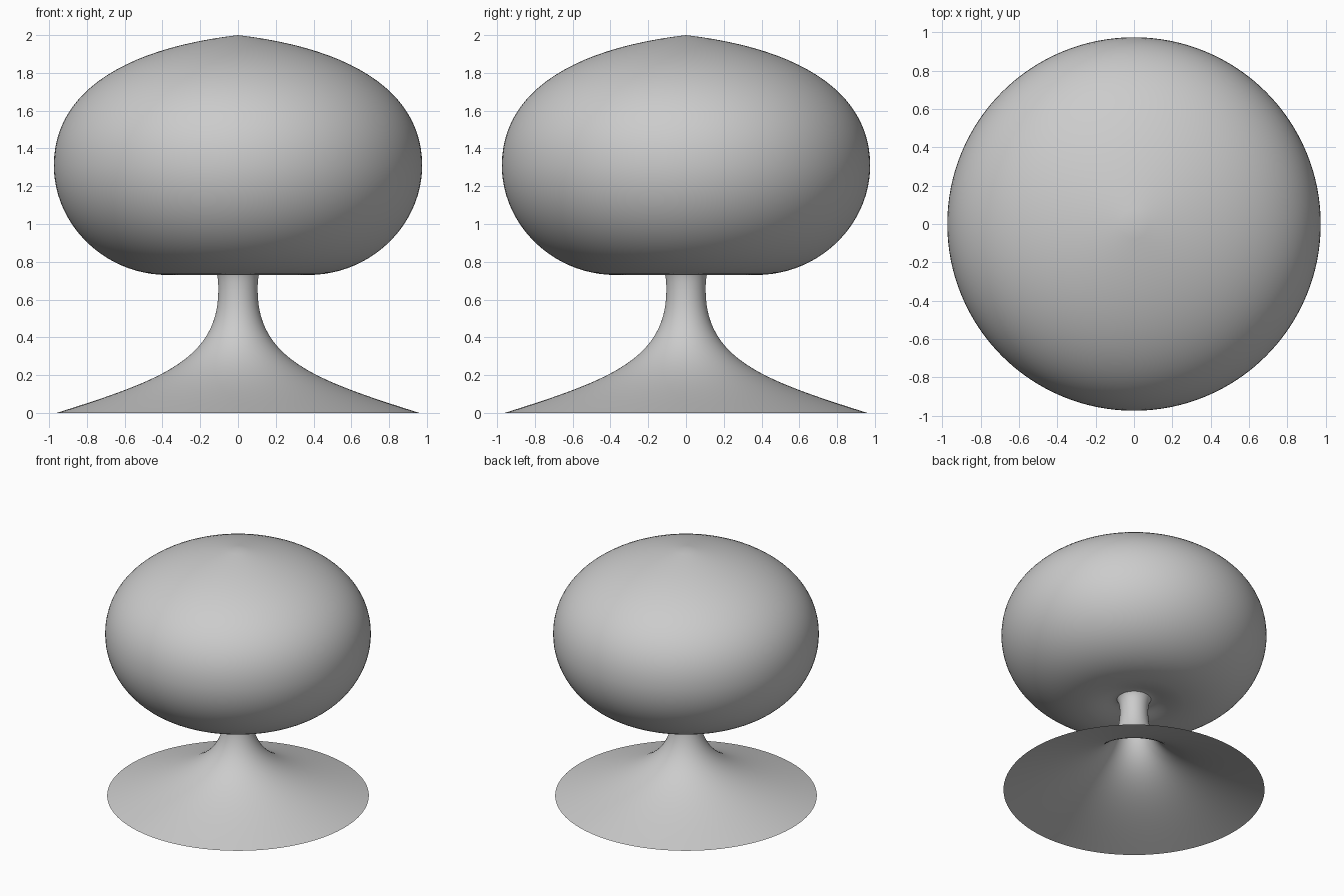
import bpy, bmesh, math
from mathutils import Vector
from mathutils.geometry import interpolate_bezier

if "Cube" in bpy.data.objects:
    bpy.data.objects.remove(bpy.data.objects["Cube"])

SEGMENTS = 128


def chain(segments, steps=24):
    """Join bezier segments of (radius, height) into one profile."""
    pts = []
    for seg in segments:
        p = interpolate_bezier(*[Vector((r, 0, z)) for r, z in seg], steps)
        pts += p[1:] if pts else p
    return pts


def lathe(name, profile):
    """Revolve a profile about the z axis."""
    bm = bmesh.new()
    verts = [bm.verts.new(p) for p in profile]
    edges = [bm.edges.new(pair) for pair in zip(verts, verts[1:])]
    bmesh.ops.spin(bm, geom=verts + edges, axis=(0, 0, 1), cent=(0, 0, 0),
                   angle=math.tau, steps=SEGMENTS)
    bmesh.ops.remove_doubles(bm, verts=bm.verts, dist=1e-4)
    bmesh.ops.recalc_face_normals(bm, faces=bm.faces)
    mesh = bpy.data.meshes.new(name)
    bm.to_mesh(mesh)
    bm.free()
    mesh.shade_smooth()
    obj = bpy.data.objects.new(name, mesh)
    bpy.context.collection.objects.link(obj)
    return obj


# Flared trumpet base and slim stem, open underneath
lathe("flared_base", chain([
    [(0.96, 0.0), (0.42, 0.17), (0.104, 0.28), (0.104, 0.65)],
    [(0.104, 0.65), (0.104, 0.70), (0.108, 0.74), (0.125, 0.765)],
]))

# Rounded cap with a shallow recess under it and a slight point on top
lathe("rounded_cap", chain([
    [(0.125, 0.765), (0.17, 0.775), (0.25, 0.73), (0.37, 0.73)],
    [(0.37, 0.73), (0.71, 0.73), (0.975, 1.00), (0.975, 1.31)],
    [(0.975, 1.31), (0.975, 1.70), (0.60, 1.93), (0.0, 2.0)],
]))
